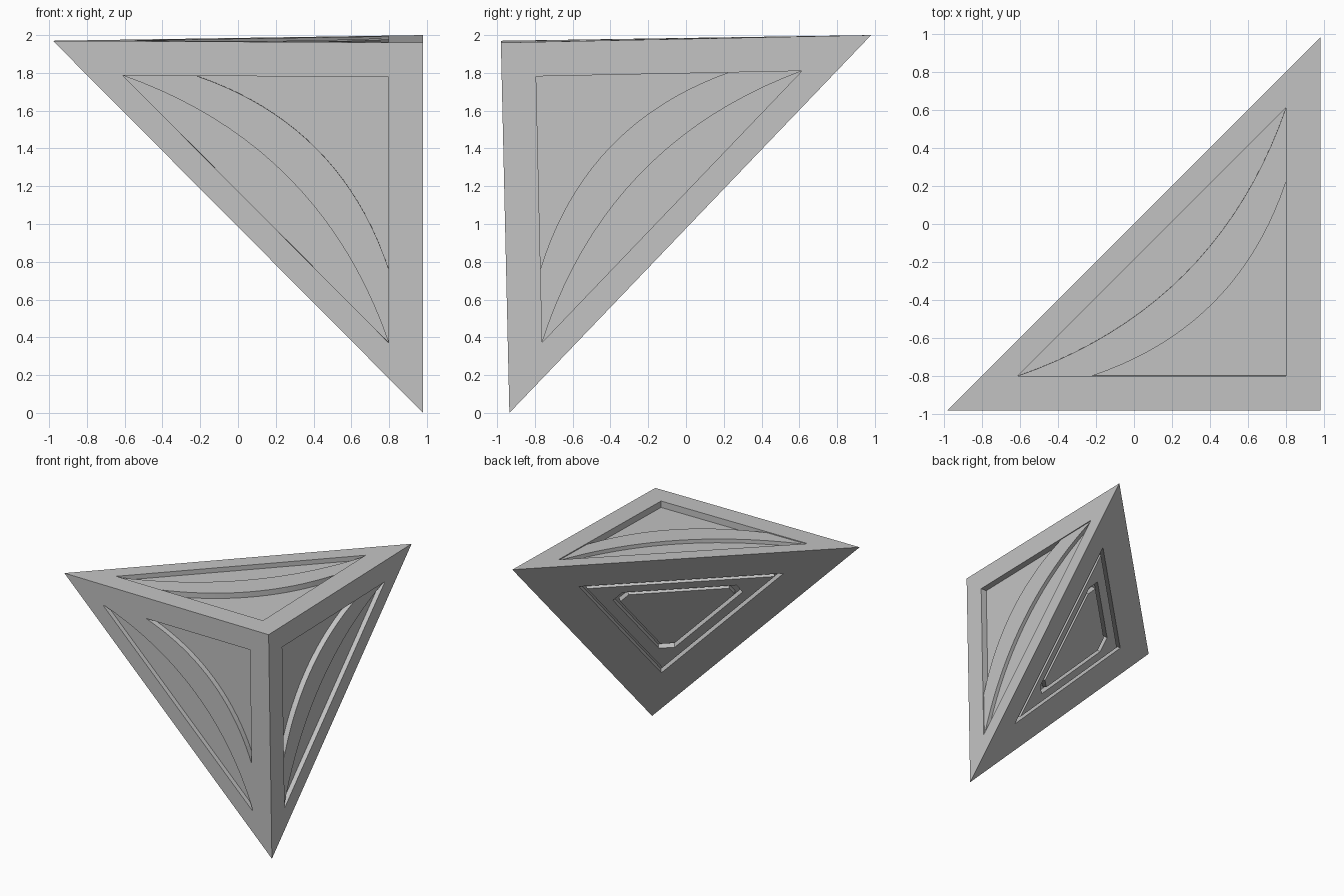
import bpy, bmesh
from mathutils import Vector

if "Cube" in bpy.data.objects:
    bpy.data.objects.remove(bpy.data.objects["Cube"])

# Main corners of the tetrahedral corner piece
O = Vector((0.98, -0.98, 1.96))
A = Vector((-0.98, -0.98, 1.97))
B = Vector((0.98, 0.98, 2.0))
C = Vector((0.98, -0.935, 0.0))
CENTER = (O + A + B + C) / 4

bm = bmesh.new()


def poly(points):
    bm.faces.new([bm.verts.new(p) for p in points])


def outward(p, q, r):
    n = (q - p).cross(r - p).normalized()
    return n if n.dot(p - CENTER) > 0 else -n


def arc(mid, end, s_end, count=20):
    """Shallow bow across the corner, in face coordinates (u, v)."""
    pts = []
    for i in range(count + 1):
        d = end * (1 - 2 * i / count)
        s = mid + (s_end - mid) * (d / end) ** 2
        pts.append((s + d / 2, s - d / 2))
    return pts


def panel_face(o, a, b):
    """Frame, recessed pocket, raised crescent band and shallow lens."""
    n = outward(o, a, b)
    deep, band, lens = 0.055, 0.008, 0.04

    def P(uv, depth=0.0):
        return o + (a - o) * uv[0] + (b - o) * uv[1] - n * depth

    def wall(p, q, d0, d1):
        poly([P(p, d0), P(q, d0), P(q, d1), P(p, d1)])

    lo, hi = 0.093, 0.811
    corner = (lo, lo)
    outer = arc(0.288, 0.519, lo + 0.519 / 2)
    inner = arc(0.365, hi - lo, (hi + lo) / 2)
    # frame
    poly([P((0, 0)), P((1, 0)), P(inner[0]), P(outer[0]), P(corner)])
    poly([P((1, 0)), P((0, 1)), P(inner[-1]), P(inner[0])])
    poly([P((0, 1)), P((0, 0)), P(corner), P(outer[-1]), P(inner[-1])])
    # floors
    poly([P(corner, deep)] + [P(p, deep) for p in outer])
    poly([P(p, lens) for p in inner])
    for i in range(len(outer) - 1):
        poly([P(p, band) for p in (outer[i], outer[i + 1], inner[i + 1], inner[i])])
        wall(outer[i], outer[i + 1], deep, band)
        wall(inner[i], inner[i + 1], band, lens)
    # pocket walls
    for k in (0, -1):
        wall(corner, outer[k], 0, deep)
        wall(outer[k], inner[k], 0, band)
    wall(inner[0], inner[-1], 0, lens)


def grooved_face(a, b, c):
    """Large sloping face with a triangular and a clipped-corner groove."""
    n = outward(a, b, c)
    mid = (a + b + c) / 3
    tri = [a, b, c]

    def T(scale, depth=0.0):
        return [mid + (p - mid) * scale - n * depth for p in tri]

    def H(scale, depth=0.0, cut=0.11):
        t = T(scale, depth)
        pts = []
        for i in range(3):
            pts += [t[i].lerp(t[i - 1], cut), t[i].lerp(t[(i + 1) % 3], cut)]
        return pts

    def rings(loops):
        for l0, l1 in zip(loops, loops[1:]):
            m = len(l0)
            for i in range(m):
                j = (i + 1) % m
                poly([l0[i], l0[j], l1[j], l1[i]])

    d = 0.035
    tris = [T(1), T(0.59), T(0.585, d), T(0.545, d), T(0.54)]
    hexes = [H(0.42), H(0.415, d), H(0.375, d), H(0.37)]
    rings(tris)
    rings(hexes)
    t, h = tris[-1], hexes[0]
    for i in range(3):
        j = (i + 1) % 3
        poly([t[i], t[j], h[2 * j], h[2 * i + 1]])
        poly([t[i], h[2 * i + 1], h[2 * i]])
    poly(hexes[-1])


for p, q in ((A, C), (C, B), (B, A)):
    panel_face(O, p, q)
grooved_face(A, B, C)

bmesh.ops.remove_doubles(bm, verts=bm.verts, dist=0.0003)
bmesh.ops.recalc_face_normals(bm, faces=bm.faces)

mesh = bpy.data.meshes.new("corner_piece")
bm.to_mesh(mesh)
bm.free()
piece = bpy.data.objects.new("corner_piece", mesh)
bpy.context.collection.objects.link(piece)

grey = bpy.data.materials.new("plain grey")
grey.diffuse_color = (0.55, 0.55, 0.55, 1)
grey.use_nodes = True
grey.node_tree.nodes["Principled BSDF"].inputs["Base Color"].default_value = grey.diffuse_color
mesh.materials.append(grey)
